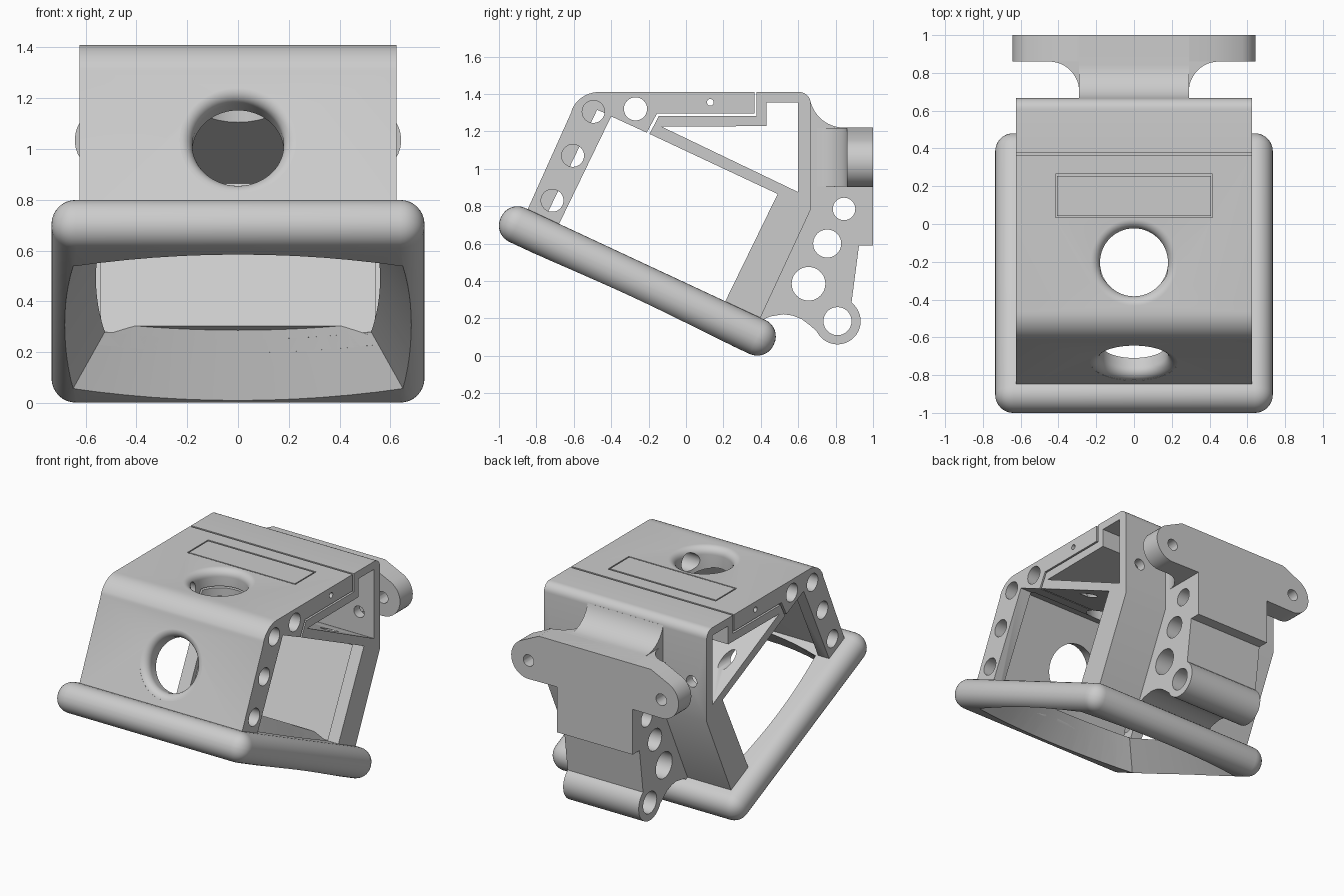
import bpy, bmesh
from math import sin, cos, pi, radians
from mathutils import Matrix, Vector

if "Cube" in bpy.data.objects:
    bpy.data.objects.remove(bpy.data.objects["Cube"])

SIDE = Matrix(((0, 0, 1, 0), (1, 0, 0, 0), (0, 1, 0, 0), (0, 0, 0, 1)))    # (y, z) profile along x
FRONT = Matrix(((1, 0, 0, 0), (0, 0, -1, 0), (0, 1, 0, 0), (0, 0, 0, 1)))  # (x, z) profile along y
TOP = Matrix.Identity(4)                                                   # (x, y) profile along z


def add(name, mesh):
    ob = bpy.data.objects.new(name, mesh)
    bpy.context.collection.objects.link(ob)
    return ob


def evaluated_mesh(ob):
    bpy.context.view_layer.update()
    return bpy.data.meshes.new_from_object(ob.evaluated_get(bpy.context.evaluated_depsgraph_get()))


def arc(cx, cy, r, a0, a1, n=12):
    return [(cx + r * cos(radians(a0 + (a1 - a0) * i / n)),
             cy + r * sin(radians(a0 + (a1 - a0) * i / n))) for i in range(n + 1)]


def circle(cx, cy, r, n=40):
    return arc(cx, cy, r, 0, 360, n)[:-1]


def prism(name, loops, half, axes=SIDE, offset=(0, 0, 0)):
    """Extrude an outline (first loop) with holes (other loops)."""
    cu = bpy.data.curves.new(name, 'CURVE')
    cu.dimensions, cu.fill_mode, cu.extrude = '2D', 'BOTH', half
    for pts in loops:
        sp = cu.splines.new('POLY')
        sp.points.add(len(pts) - 1)
        for p, q in zip(sp.points, pts):
            p.co = (q[0], q[1], 0, 1)
        sp.use_cyclic_u = True
    tmp = add(name + "_outline", cu)
    me = evaluated_mesh(tmp)
    bpy.data.objects.remove(tmp)
    bm = bmesh.new()
    bm.from_mesh(me)
    bmesh.ops.remove_doubles(bm, verts=bm.verts, dist=1e-4)
    bmesh.ops.transform(bm, matrix=Matrix.Translation(offset) @ axes, verts=bm.verts)
    bmesh.ops.recalc_face_normals(bm, faces=bm.faces)
    bm.to_mesh(me)
    bm.free()
    return add(name, me)


def cut(ob, *cutters):
    for c in cutters:
        c.hide_render = True
        m = ob.modifiers.new("cut", 'BOOLEAN')
        m.operation, m.solver, m.object = 'DIFFERENCE', 'EXACT', c
    me = evaluated_mesh(ob)
    ob.modifiers.clear()
    ob.data = me


def flared_hole(name, loc, tilt, r=0.18, f=0.05, depth=0.4):
    """Lathed cutter: a bore with a rounded mouth at its local z = 0."""
    prof = [(0, -depth), (r, -depth)] + arc(r + f, -f, f, 180, 90, 8) + [(r + f, 0.06), (0, 0.06)]
    bm = bmesh.new()
    vs = [bm.verts.new((x, 0, z)) for x, z in prof]
    es = [bm.edges.new(p) for p in zip(vs, vs[1:])]
    bmesh.ops.spin(bm, geom=vs + es, cent=(0, 0, 0), axis=(0, 0, 1), angle=2 * pi, steps=56)
    bmesh.ops.remove_doubles(bm, verts=bm.verts, dist=1e-4)
    bmesh.ops.transform(bm, verts=bm.verts,
                        matrix=Matrix.Translation(loc) @ Matrix.Rotation(tilt, 4, 'X'))
    bmesh.ops.recalc_face_normals(bm, faces=bm.faces)
    me = bpy.data.meshes.new(name)
    bm.to_mesh(me)
    bm.free()
    return add(name, me)


# --- tilted rounded frame with a bowed, tapering opening
TILT = Matrix.Translation((0, -0.26, 0.4)) @ Matrix.Rotation(radians(-25), 4, 'X')
bm = bmesh.new()
bmesh.ops.create_cube(bm, size=1, matrix=Matrix.Diagonal((1.47, 1.61, 0.2, 1)))
bmesh.ops.bevel(bm, geom=bm.edges[:], offset=0.096, segments=8, profile=0.5, affect='EDGES')
bmesh.ops.transform(bm, matrix=TILT, verts=bm.verts)
me = bpy.data.meshes.new("front_frame")
bm.to_mesh(me)
bm.free()
frame = add("front_frame", me)


def bowed(a, b, ma, mb, shift, n=12):
    ts = [-1 + 2 * i / n for i in range(n)]
    half = [(a * t, -b - (mb - b) * (1 - t * t)) for t in ts]
    half += [(a + (ma - a) * (1 - t * t), b * t) for t in ts]
    return [(x, y + shift) for x, y in half + [(-x, -y) for x, y in half]]


bm = bmesh.new()
low, high = bowed(0.65, 0.57, 0.69, 0.68, 0.03), bowed(0.525, 0.5, 0.56, 0.57, 0.0)
rings = []
for v in (-0.13, 0.13):
    t = (v + 0.1) / 0.2
    rings.append([bm.verts.new(TILT @ Vector((p[0] + (q[0] - p[0]) * t, p[1] + (q[1] - p[1]) * t, v)))
                  for p, q in zip(low, high)])
for i in range(len(low)):
    j = (i + 1) % len(low)
    bm.faces.new((rings[0][i], rings[0][j], rings[1][j], rings[1][i]))
for ring in rings:
    bm.faces.new(ring)
bmesh.ops.recalc_face_normals(bm, faces=bm.faces)
me = bpy.data.meshes.new("opening_cutter")
bm.to_mesh(me)
bm.free()
opening = add("opening_cutter", me)
cut(frame, opening)

# --- front arm and top cover
cover = prism("front_cover", [
    [(-0.877, 0.715), (-0.612, 1.305)] + arc(-0.465, 1.25, 0.16, 155, 90, 10)
    + [(0.365, 1.41), (0.365, 1.295), (-0.155, 1.295), (-0.21, 1.193), (-0.4, 1.28), (-0.705, 0.65)],
    circle(-0.27, 1.32, 0.062), circle(0.13, 1.355, 0.018, 16)], 0.625)

# --- rear body: sloping web, flange, back wall and lower arm
body = prism("rear_body", [
    [(-0.195, 1.186), (-0.145, 1.283), (0.378, 1.283), (0.378, 1.41)]
    + arc(0.606, 1.35, 0.06, 90, 0, 8)
    + [(0.666, 0.78), (0.38, 0.165), (0.19, 0.25), (0.49, 0.865)],
    [(-0.13, 1.225), (0.6, 0.875), (0.6, 1.355), (0.43, 1.355), (0.43, 1.228)]], 0.625)

# --- shared cutters: flared holes, panel recesses, blind side holes, screw holes, inlay groove
top_hole = flared_hole("top_hole_cutter", (0, -0.203, 1.41), 0)
arm_hole = flared_hole("arm_hole_cutter", (0, -0.733, 1.035), radians(66.0), depth=0.3)
arm_recess = prism("arm_recess_cutter", [[(-0.37, 1.27), (-0.68, 0.62), (-0.785, 0.67), (-0.475, 1.315)]], 0.54)
back_recess = prism("back_recess_cutter", [[(0.18, 0.28), (0.46, 0.86), (0.51, 0.84), (0.235, 0.26)]], 0.54)
side_holes = [prism("side_hole_cutter", [circle(y, z, 0.06)], 0.06, SIDE, (s * 0.595, 0, 0))
              for y, z in ((-0.495, 1.305), (-0.605, 1.07), (-0.715, 0.83)) for s in (-1, 1)]
screws = [prism("screw_cutter", [circle(s * 0.51, 1.03, 0.04, 24)], 0.5, FRONT, (0, 0.6, 0))
          for s in (-1, 1)]
groove = prism("inlay_groove_cutter", [
    [(-0.415, 0.035), (0.415, 0.035), (0.415, 0.265), (-0.415, 0.265)],
    [(-0.407, 0.043), (0.407, 0.043), (0.407, 0.253), (-0.407, 0.253)]], 0.03, TOP, (0, 0, 1.41))
cut(cover, arm_recess, arm_hole, top_hole, groove, opening, *side_holes)
cut(body, top_hole, back_recess, opening, *screws)

# --- rear bracket with hinge barrel
bracket = prism("rear_bracket", [
    arc(0.845, 1.405, 0.185, 194, 270, 14)
    + [(1, 1.22), (1, 0.59), (0.925, 0.59), (0.885, 0.285)]
    + arc(0.81, 0.185, 0.124, 50, -155, 24)
    + [(0.66, 0.165), (0.62, 0.195), (0.57, 0.215), (0.52, 0.222), (0.45, 0.21), (0.39, 0.185),
       (0.37, 0.2), (0.63, 0.78), (0.63, 1.36)],
    circle(0.845, 0.785, 0.06), circle(0.755, 0.6, 0.075),
    circle(0.655, 0.385, 0.09), circle(0.81, 0.185, 0.075)], 0.29)

# --- eared mounting plate and the side fillets joining it to the bracket
right = [(0.28, 0.905)] + arc(0.51, 1.035, 0.133, -90, 62, 18) + [(0.43, 1.22)]
plate = prism("mounting_plate", [right + [(-x, z) for x, z in reversed(right)]], 0.07, FRONT, (0, 0.93, 0))
cut(plate, *screws)
for side, s in (("left", -1), ("right", 1)):
    prism(side + "_plate_fillet",
          [[(s * x, y) for x, y in arc(0.45, 0.7, 0.16, 180, 90, 12) + [(0.27, 0.86), (0.27, 0.7)]]],
          0.157, TOP, (0, 0, 1.062))

# --- remove cutters, smooth the curved surfaces
for ob in list(bpy.data.objects):
    if ob.name.split(".")[0].endswith("_cutter"):
        bpy.data.objects.remove(ob)
for ob in bpy.data.objects:
    ob.select_set(True)
    bpy.context.view_layer.objects.active = ob
bpy.ops.object.shade_smooth_by_angle(angle=radians(30))
